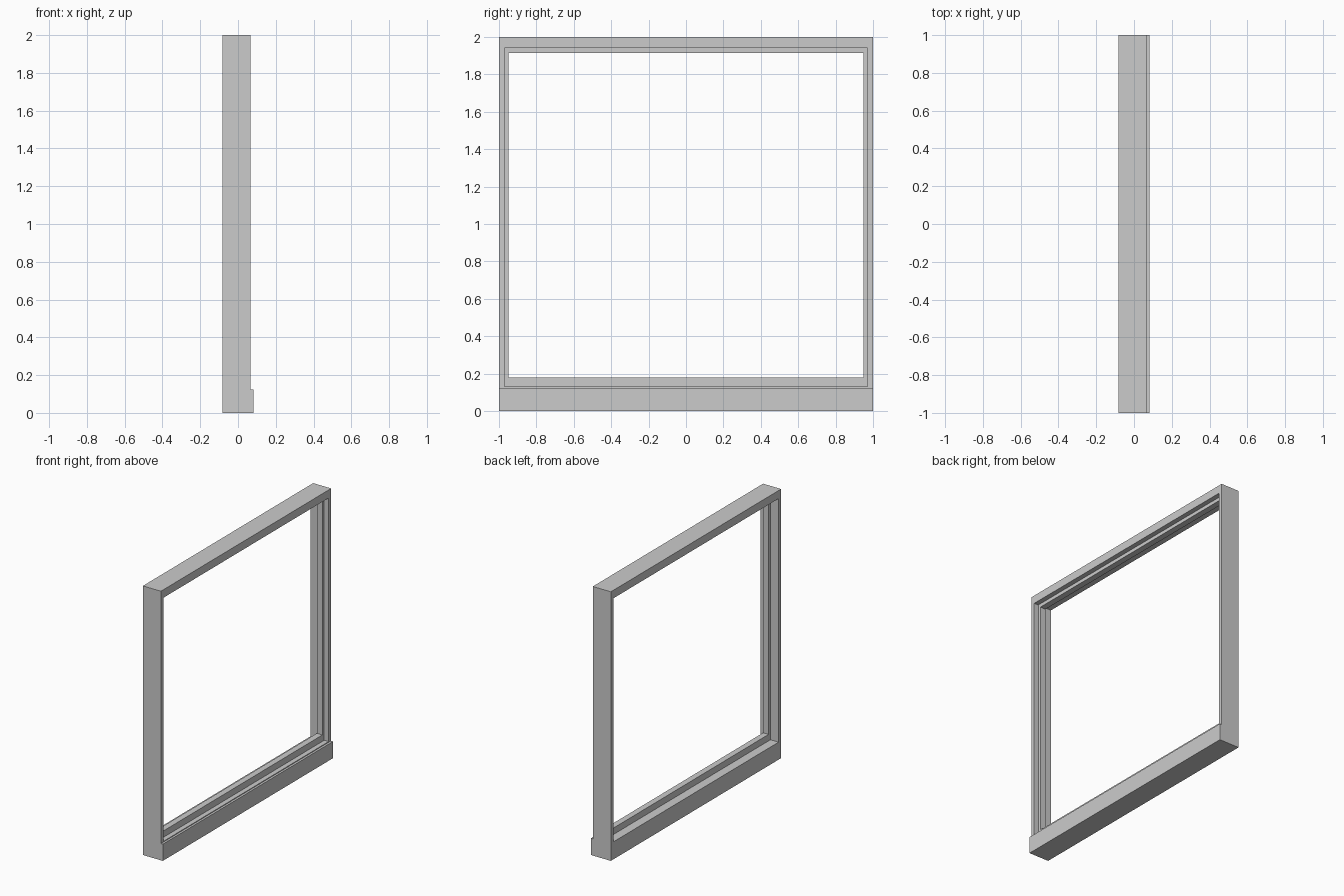
import bpy
import bmesh

if "Cube" in bpy.data.objects:
    bpy.data.objects.remove(bpy.data.objects["Cube"])

# Nested rectangles (half width, bottom z, top z) that the frame profile follows
OUTER = (1.0, 0.0, 2.0)
REBATE = (0.97, 0.13, 1.94)
STOP = (0.948, 0.178, 1.914)

BACK, STOP_BACK, STOP_FRONT, FRONT, LIP = -0.082, -0.015, 0.03, 0.066, 0.082


def finish(name, bm):
    bmesh.ops.recalc_face_normals(bm, faces=bm.faces)
    mesh = bpy.data.meshes.new(name)
    bm.to_mesh(mesh)
    bm.free()
    obj = bpy.data.objects.new(name, mesh)
    bpy.context.collection.objects.link(obj)
    return obj


def swept_frame(name, profile):
    """Sweep a closed profile of (x, rectangle) around a mitred rectangle."""
    bm = bmesh.new()
    loops = []
    for x, (w, low, high) in profile:
        corners = ((-w, low), (w, low), (w, high), (-w, high))
        loops.append([bm.verts.new((x, y, z)) for y, z in corners])
    for i, a in enumerate(loops):
        b = loops[(i + 1) % len(loops)]
        for k in range(4):
            n = (k + 1) % 4
            bm.faces.new((a[k], a[n], b[n], b[k]))
    return finish(name, bm)


def box(name, low, high):
    bm = bmesh.new()
    bmesh.ops.create_cube(bm, size=1)
    for v in bm.verts:
        v.co = [high[i] if v.co[i] > 0 else low[i] for i in range(3)]
    return finish(name, bm)


# Window frame with a raised stop between two rebates
swept_frame("window_frame", [
    (BACK, OUTER), (FRONT, OUTER), (FRONT, REBATE), (STOP_FRONT, REBATE),
    (STOP_FRONT, STOP), (STOP_BACK, STOP), (STOP_BACK, REBATE), (BACK, REBATE),
])

# Board across the bottom of the outer face
box("sill_board", (FRONT, -1, 0), (LIP, 1, 0.124))
